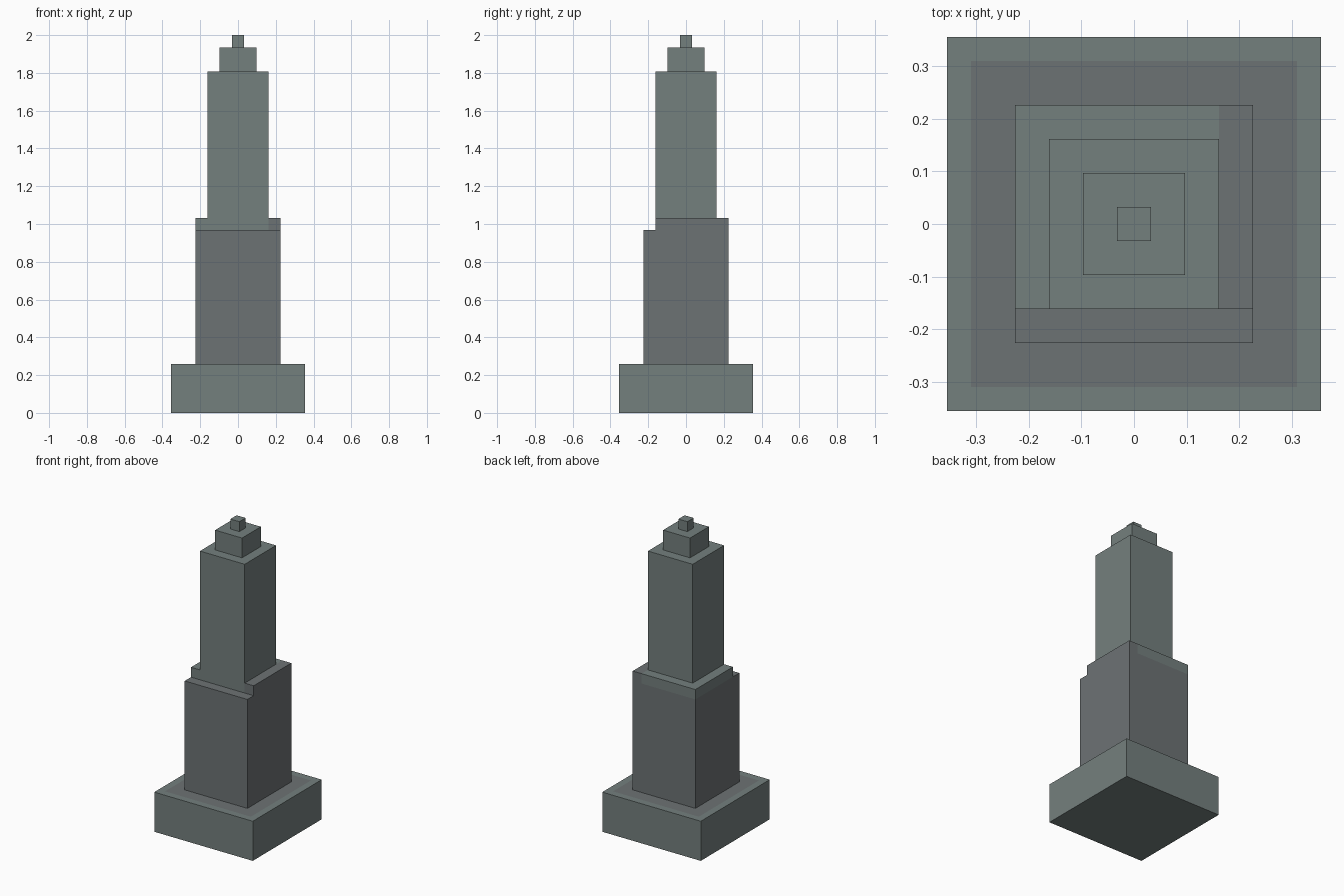
import bpy, bmesh

if "Cube" in bpy.data.objects:
    bpy.data.objects.remove(bpy.data.objects["Cube"])

U = 2 / 31  # block unit: the tower is 31 units tall


def material(name, rgb):
    m = bpy.data.materials.new(name)
    m.diffuse_color = (*rgb, 1)
    m.use_nodes = True
    m.node_tree.nodes["Principled BSDF"].inputs["Base Color"].default_value = m.diffuse_color
    return m


green = material("weathered_stone", (0.175, 0.215, 0.208))
grey = material("grey_stone", (0.152, 0.170, 0.175))


def block(name, lo, hi, mat, top_inset=0, inset_mat=None):
    """Box between two corners in units, optionally with an inlaid top panel."""
    bm = bmesh.new()
    bmesh.ops.create_cube(bm, size=1)
    for v in bm.verts:
        v.co = [U * (l + (c + 0.5) * (h - l)) for l, h, c in zip(lo, hi, v.co)]
    if top_inset:
        bm.normal_update()
        top = [f for f in bm.faces if f.normal.z > 0.9]
        bmesh.ops.inset_region(bm, faces=top, thickness=top_inset * U)
        for f in top:
            f.material_index = 1
    me = bpy.data.meshes.new(name)
    bm.to_mesh(me)
    bm.free()
    me.materials.append(mat)
    if inset_mat:
        me.materials.append(inset_mat)
    bpy.context.collection.objects.link(bpy.data.objects.new(name, me))


def tier(name, width, z0, z1, mat, *inlay):
    r = width / 2
    block(name, (-r, -r, z0), (r, r, z1), mat, *inlay)


# Plinth with a grey paved panel on top
tier("plinth", 11, 0, 4, green, 1, grey)

# Lower shaft
tier("lower_shaft", 7, 4, 15, grey)

# Setback ledge: open at the front, grey strip along the right side
block("ledge", (-3.5, -2.5, 15), (2.5, 3.5, 16), green)
block("ledge_strip", (2.5, -2.5, 15), (3.5, 3.5, 16), grey)

# Upper shaft and stepped crown
tier("upper_shaft", 5, 16, 28, green)
tier("crown", 3, 28, 30, green)
tier("finial", 1, 30, 31, green)
